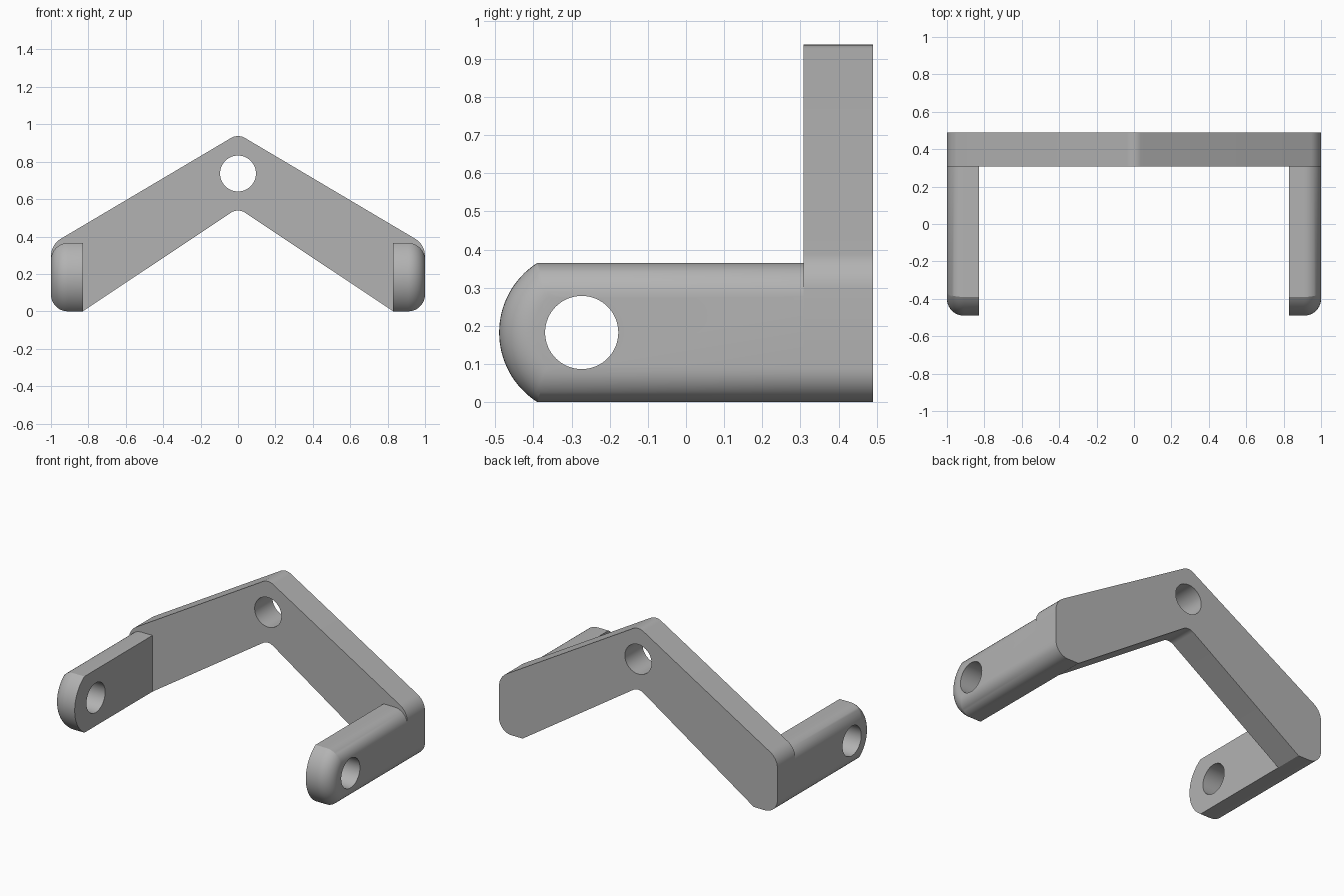
import bpy, bmesh, math
from mathutils import Vector

cube = bpy.data.objects.get("Cube")
if cube:
    bpy.data.objects.remove(cube, do_unlink=True)

grey = bpy.data.materials.new("plain grey")
grey.use_nodes = True
COLOUR = (0.45, 0.45, 0.45, 1)
grey.diffuse_color = COLOUR
grey.node_tree.nodes["Principled BSDF"].inputs["Base Color"].default_value = COLOUR

FRONT, JOIN, BACK = -0.49, 0.308, 0.49
INNER, OUTER = 0.83, 1.0
HALF_H = 0.1825      # half the arm height
TIP_R = 0.2165       # radius of the arm's curved end
ROUND = 0.09         # rounding of the arm's outer edges
HOLE_R = 0.096
TIP_Y = FRONT + TIP_R


def loft(name, rings):
    """Skin matching closed rings of points and cap both ends."""
    bm = bmesh.new()
    loops = [[bm.verts.new(p) for p in ring] for ring in rings]
    for a, b in zip(loops, loops[1:]):
        for i in range(len(a)):
            j = (i + 1) % len(a)
            bm.faces.new((a[i], a[j], b[j], b[i]))
    bm.faces.new(loops[0])
    bm.faces.new(loops[-1])
    bmesh.ops.recalc_face_normals(bm, faces=bm.faces)
    mesh = bpy.data.meshes.new(name)
    bm.to_mesh(mesh)
    bm.free()
    obj = bpy.data.objects.new(name, mesh)
    bpy.context.collection.objects.link(obj)
    mesh.materials.append(grey)
    return obj


def drill(obj, centre, rotation):
    """Cut a round hole, then smooth the curved faces."""
    bpy.ops.mesh.primitive_cylinder_add(vertices=64, radius=HOLE_R, depth=0.6,
                                        location=centre, rotation=rotation)
    cutter = bpy.context.object
    cutter.hide_render = True
    cutter.data.materials.append(grey)
    mod = obj.modifiers.new("hole", "BOOLEAN")
    mod.operation = "DIFFERENCE"
    mod.solver = "EXACT"
    mod.object = cutter
    bpy.ops.object.select_all(action="DESELECT")
    bpy.context.view_layer.objects.active = obj
    obj.select_set(True)
    bpy.ops.object.modifier_apply(modifier=mod.name)
    bpy.data.objects.remove(cutter, do_unlink=True)
    bpy.ops.object.shade_smooth_by_angle(angle=math.radians(25))


def fillet(corners, steps=10):
    """Round each (x, z, radius) corner of a closed outline."""
    out = []
    for i, (x, z, r) in enumerate(corners):
        p = Vector((x, z))
        if r == 0:
            out.append(p)
            continue
        u = (Vector(corners[i - 1][:2]) - p).normalized()
        v = (Vector(corners[(i + 1) % len(corners)][:2]) - p).normalized()
        half = u.angle(v) / 2
        centre = p + (u + v).normalized() * (r / math.sin(half))
        start = p + u * (r / math.tan(half)) - centre
        end = p + v * (r / math.tan(half)) - centre
        sweep = math.pi - 2 * half
        for k in range(steps + 1):
            t = k / steps
            out.append(centre + (start * math.sin((1 - t) * sweep)
                                 + end * math.sin(t * sweep)) / math.sin(sweep))
    return out


# Angled back plate with a hole at its peak
half_outline = [(OUTER, 0.357, 0.108), (OUTER, 0, ROUND), (INNER, 0, 0)]
outline = fillet([(0, 0.949, 0.073)] + half_outline + [(0, 0.5525, 0.067)]
                 + [(-x, z, r) for x, z, r in reversed(half_outline)])
plate = loft("back_plate", [[(p.x, y, p.y) for p in outline] for y in (JOIN, BACK)])
drill(plate, (0, (JOIN + BACK) / 2, 0.737), (math.pi / 2, 0, 0))


def arm_ring(x, inset, steps=32):
    """Arm side outline shrunk by inset, at a given x."""
    h, r = HALF_H - inset, TIP_R - inset
    a = math.asin(h / r)
    ring = [(x, JOIN, HALF_H + h)]
    for k in range(steps + 1):
        t = math.pi - a + 2 * a * k / steps
        ring.append((x, TIP_Y + r * math.cos(t), HALF_H + r * math.sin(t)))
    return ring + [(x, JOIN, HALF_H - h)]


# Side arms: flat inside, rounded along the outer edges
for side, name in ((1, "left_arm"), (-1, "right_arm")):
    rings = [arm_ring(side * INNER, 0)]
    for k in range(11):
        t = k / 10 * math.pi / 2
        rings.append(arm_ring(side * (OUTER - ROUND + ROUND * math.sin(t)),
                              ROUND * (1 - math.cos(t))))
    arm = loft(name, rings)
    drill(arm, (side * (INNER + OUTER) / 2, TIP_Y, HALF_H), (0, math.pi / 2, 0))
